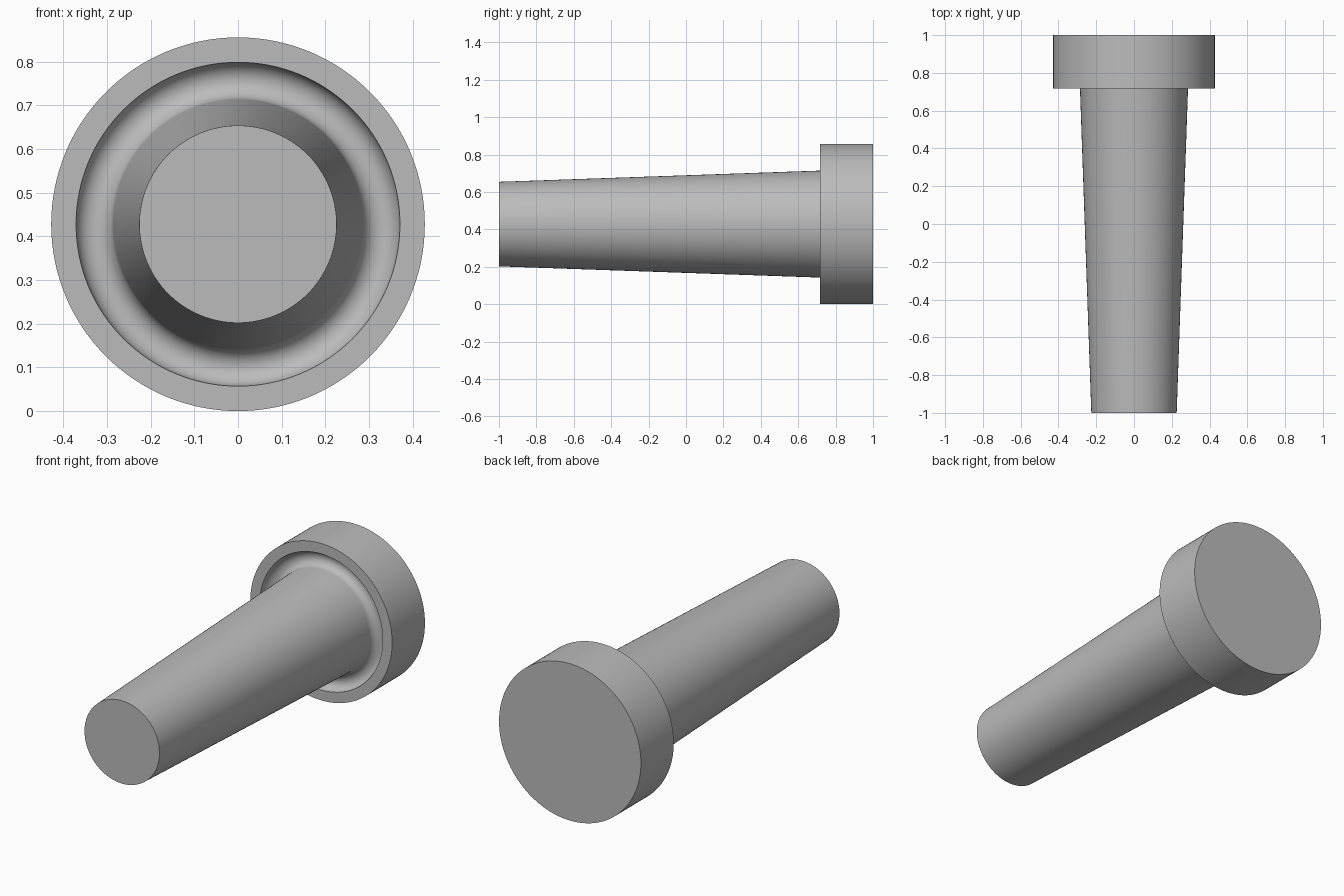
import bpy
import bmesh
from math import cos, sin, pi, radians
from mathutils import Matrix, Vector

cube = bpy.data.objects.get("Cube")
if cube:
    bpy.data.objects.remove(cube, do_unlink=True)

SEGMENTS = 128
HEAD_R, GROOVE_R = 0.428, 0.371
SHANK_TIP_R, SHANK_BASE_R = 0.226, 0.286
TIP_Y, RIM_Y, BACK_Y = -1.0, 0.717, 1.0

grey = bpy.data.materials.new("plain grey")
grey.use_nodes = True
color = (0.5, 0.5, 0.5, 1)
grey.diffuse_color = color
grey.node_tree.nodes["Principled BSDF"].inputs["Base Color"].default_value = color

# Profile (radius, y): tapered shank, rounded undercut groove, flat rim, head
mid = (GROOVE_R + SHANK_BASE_R) / 2
half = (GROOVE_R - SHANK_BASE_R) / 2
groove = [(mid - half * cos(pi * i / 16), RIM_Y + half * sin(pi * i / 16))
          for i in range(17)]
profile = [(0, TIP_Y), (SHANK_TIP_R, TIP_Y), *groove,
           (HEAD_R, RIM_Y), (HEAD_R, BACK_Y), (0, BACK_Y)]

# Spin the profile around the y axis
bm = bmesh.new()
verts = [bm.verts.new((r, y, 0)) for r, y in profile]
edges = [bm.edges.new(pair) for pair in zip(verts, verts[1:])]
bmesh.ops.spin(bm, geom=verts + edges, cent=(0, 0, 0), axis=(0, 1, 0),
               angle=2 * pi, steps=SEGMENTS)
bmesh.ops.remove_doubles(bm, verts=bm.verts, dist=0.0001)
bmesh.ops.recalc_face_normals(bm, faces=bm.faces)
bmesh.ops.transform(bm, matrix=Matrix.Translation(Vector((0, 0, HEAD_R))), verts=bm.verts)

mesh = bpy.data.meshes.new("headed_pin")
bm.to_mesh(mesh)
bm.free()
mesh.materials.append(grey)
pin = bpy.data.objects.new("headed_pin", mesh)
bpy.context.collection.objects.link(pin)

# Smooth sides with crisp rims
bpy.ops.object.select_all(action='DESELECT')
pin.select_set(True)
bpy.context.view_layer.objects.active = pin
bpy.ops.object.shade_smooth_by_angle(angle=radians(35))
